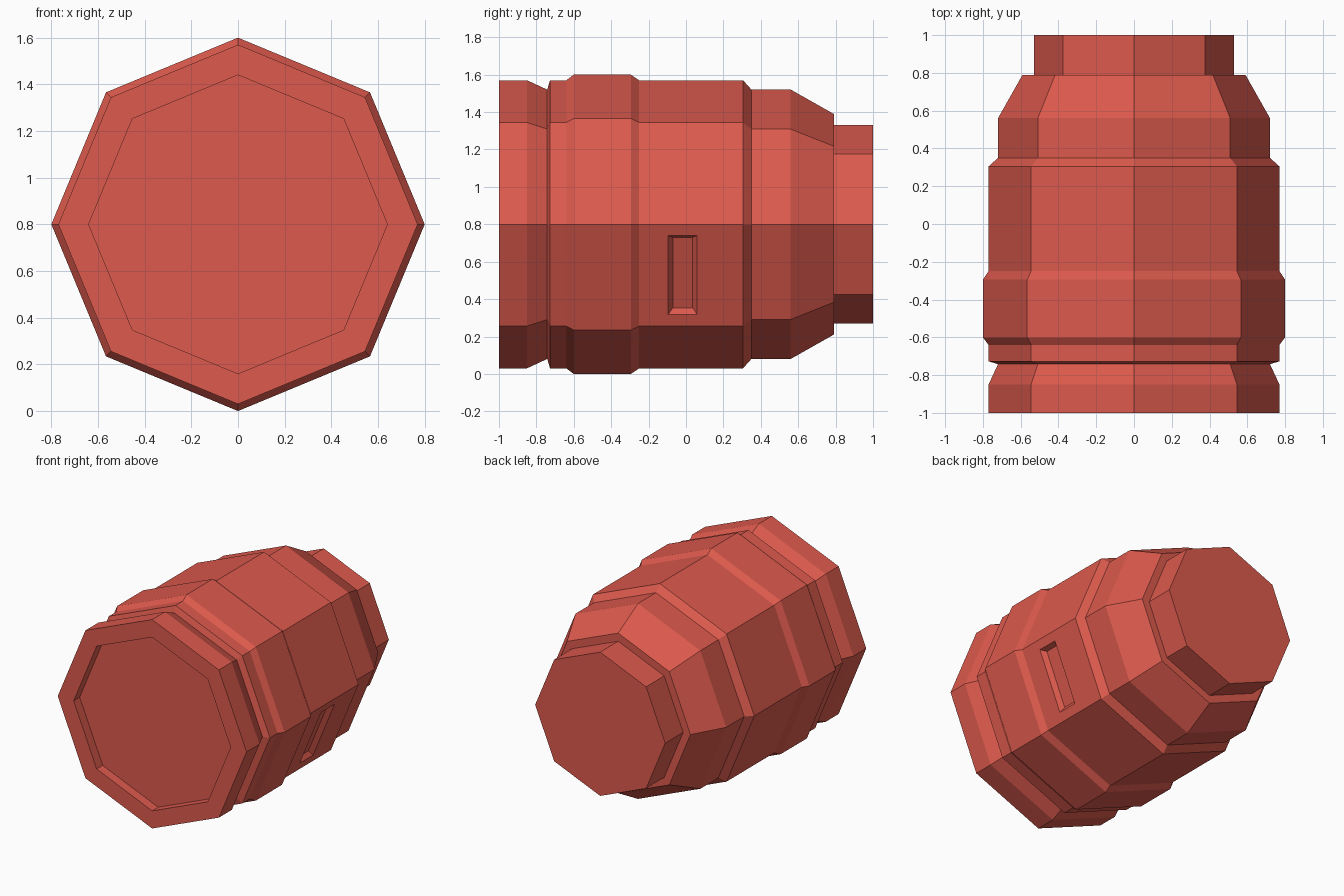
import bpy, bmesh, math
from mathutils import Vector

if "Cube" in bpy.data.objects:
    bpy.data.objects.remove(bpy.data.objects["Cube"])

SIDES = 8
CENTRE_Z = 0.8

# Lathe profile (y, radius), from the front recess floor to the back end
PROFILE = [(-0.93, 0.64), (-1, 0.64), (-1, 0.77), (-0.85, 0.77), (-0.742, 0.72),
           (-0.727, 0.77), (-0.64, 0.77), (-0.60, 0.80), (-0.295, 0.80),
           (-0.25, 0.77), (0.305, 0.77), (0.35, 0.72), (0.56, 0.72),
           (0.79, 0.59), (0.79, 0.53), (1, 0.53)]

red = bpy.data.materials.new("red")
red.diffuse_color = (0.72, 0.102, 0.074, 1)
red.use_nodes = True
red.node_tree.nodes["Principled BSDF"].inputs["Base Color"].default_value = red.diffuse_color

bm = bmesh.new()


def ring(y, r):
    return [bm.verts.new((r * math.cos(math.tau * i / SIDES), y,
                          CENTRE_Z + r * math.sin(math.tau * i / SIDES)))
            for i in range(SIDES)]


# Octagonal body: bridged rings with flat end caps
rings = [ring(y, r) for y, r in PROFILE]
for a, b in zip(rings, rings[1:]):
    for i in range(SIDES):
        j = (i + 1) % SIDES
        bm.faces.new((a[i], a[j], b[j], b[i]))
bm.faces.new(rings[0])
bm.faces.new(rings[-1])
bmesh.ops.recalc_face_normals(bm, faces=bm.faces[:])

# Bevelled slot in the lower right panel of the main section
panel = min(bm.faces, key=lambda f: (f.calc_center_median()
                                     - Vector((0.66, 0.03, 0.53))).length)
zs = [v.co.z for v in panel.verts]
top = max((v.co.copy() for v in panel.verts), key=lambda c: c.z)
low = min((v.co.copy() for v in panel.verts), key=lambda c: c.z)
bmesh.ops.inset_individual(bm, faces=[panel], thickness=0.05)
mid = panel.calc_center_median()
for v in panel.verts:
    z = 0.74 if v.co.z > mid.z else 0.318
    y = 0.06 if v.co.y > mid.y else -0.095
    t = (top.z - z) / (top.z - low.z)
    v.co = (top.x + t * (low.x - top.x), y, z)
bm.normal_update()
bmesh.ops.inset_individual(bm, faces=[panel], thickness=0.035, depth=-0.033)

mesh = bpy.data.meshes.new("canister_body")
bm.to_mesh(mesh)
bm.free()
mesh.materials.append(red)
body = bpy.data.objects.new("canister_body", mesh)
bpy.context.collection.objects.link(body)
